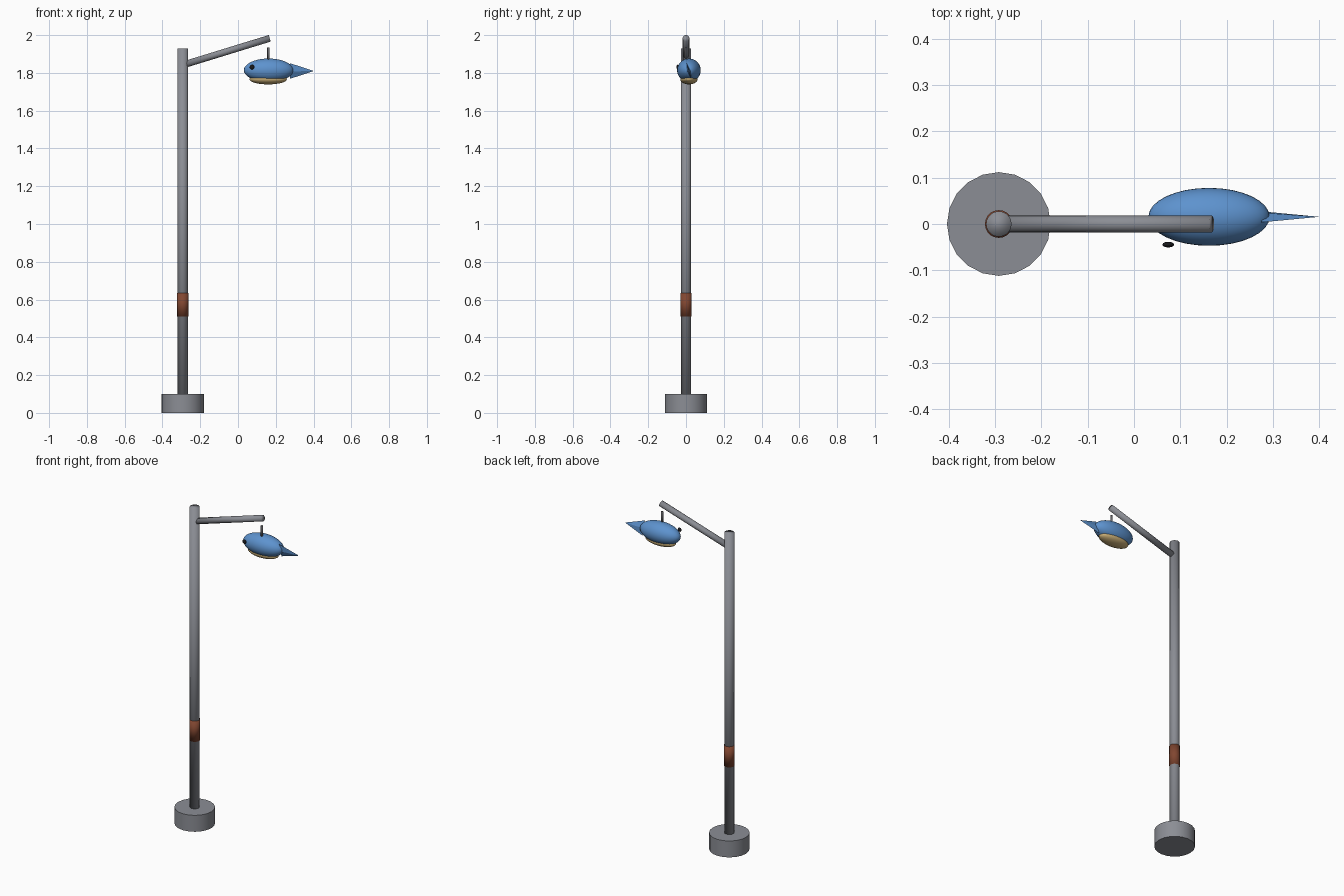
import bpy, math
from mathutils import Vector, Matrix

if "Cube" in bpy.data.objects:
    bpy.data.objects.remove(bpy.data.objects["Cube"])


def material(name, rgb):
    m = bpy.data.materials.new(name)
    m.diffuse_color = (*rgb, 1)
    m.use_nodes = True
    m.node_tree.nodes["Principled BSDF"].inputs["Base Color"].default_value = m.diffuse_color
    return m


GREY = material("pole grey", (0.26, 0.27, 0.30))
DARK = material("dark grey", (0.13, 0.13, 0.14))
RUST = material("rust brown", (0.22, 0.062, 0.03))
BLUE = material("bird blue", (0.11, 0.29, 0.62))
CREAM = material("belly cream", (0.58, 0.42, 0.18))
BLACK = material("eye black", (0.01, 0.01, 0.012))


def finish(name, mat, smooth):
    ob = bpy.context.object
    ob.name = name
    ob.data.materials.append(mat)
    if smooth:
        bpy.ops.object.shade_smooth()
    return ob


def rod(name, a, b, radius, mat, sides=20, smooth=True):
    a, b = Vector(a), Vector(b)
    d = b - a
    bpy.ops.mesh.primitive_cylinder_add(
        vertices=sides, radius=radius, depth=d.length, location=(a + b) / 2,
        rotation=d.to_track_quat('Z', 'Y').to_euler())
    return finish(name, mat, smooth)


def ellipsoid(name, loc, radii, mat):
    bpy.ops.mesh.primitive_uv_sphere_add(segments=32, ring_count=20, radius=1, location=loc)
    bpy.context.object.scale = radii
    return finish(name, mat, True)


# post: foot, pole, rust band and sloping arm
PX = -0.292
rod("base", (PX, 0, 0), (PX, 0, 0.10), 0.112, GREY, smooth=False)
bpy.ops.object.shade_smooth_by_angle(angle=math.radians(40))
rod("pole", (PX, 0, 0.05), (PX, 0, 1.93), 0.0275, GREY)
rod("rust_band", (PX, 0, 0.51), (PX, 0, 0.635), 0.030, RUST)
rod("arm", (-0.275, 0, 1.847), (0.168, 0, 1.983), 0.018, GREY)

# hanging bird
rod("hanger", (0.161, 0, 1.86), (0.161, 0, 1.935), 0.0065, DARK, 12)
ellipsoid("body", (0.162, 0.0155, 1.814), (0.131, 0.0625, 0.062), BLUE)
ellipsoid("belly", (0.16, 0.0155, 1.767), (0.099, 0.046, 0.028), CREAM)
ellipsoid("eye", (0.074, -0.0445, 1.831), (0.0125, 0.006, 0.0125), BLACK)

# tail: flattened four-sided cone, slightly twisted about x
bpy.ops.mesh.primitive_cone_add(vertices=4, radius1=1, radius2=0, depth=1)
tail = finish("tail", BLUE, False)
tail.data.transform(
    Matrix.Translation((0.338, 0.0155, 1.81))
    @ Matrix.Rotation(math.radians(16), 4, 'X')
    @ Matrix.Diagonal((0.125, 0.009, 0.043, 1))
    @ Matrix.Rotation(math.radians(90), 4, 'Y'))
